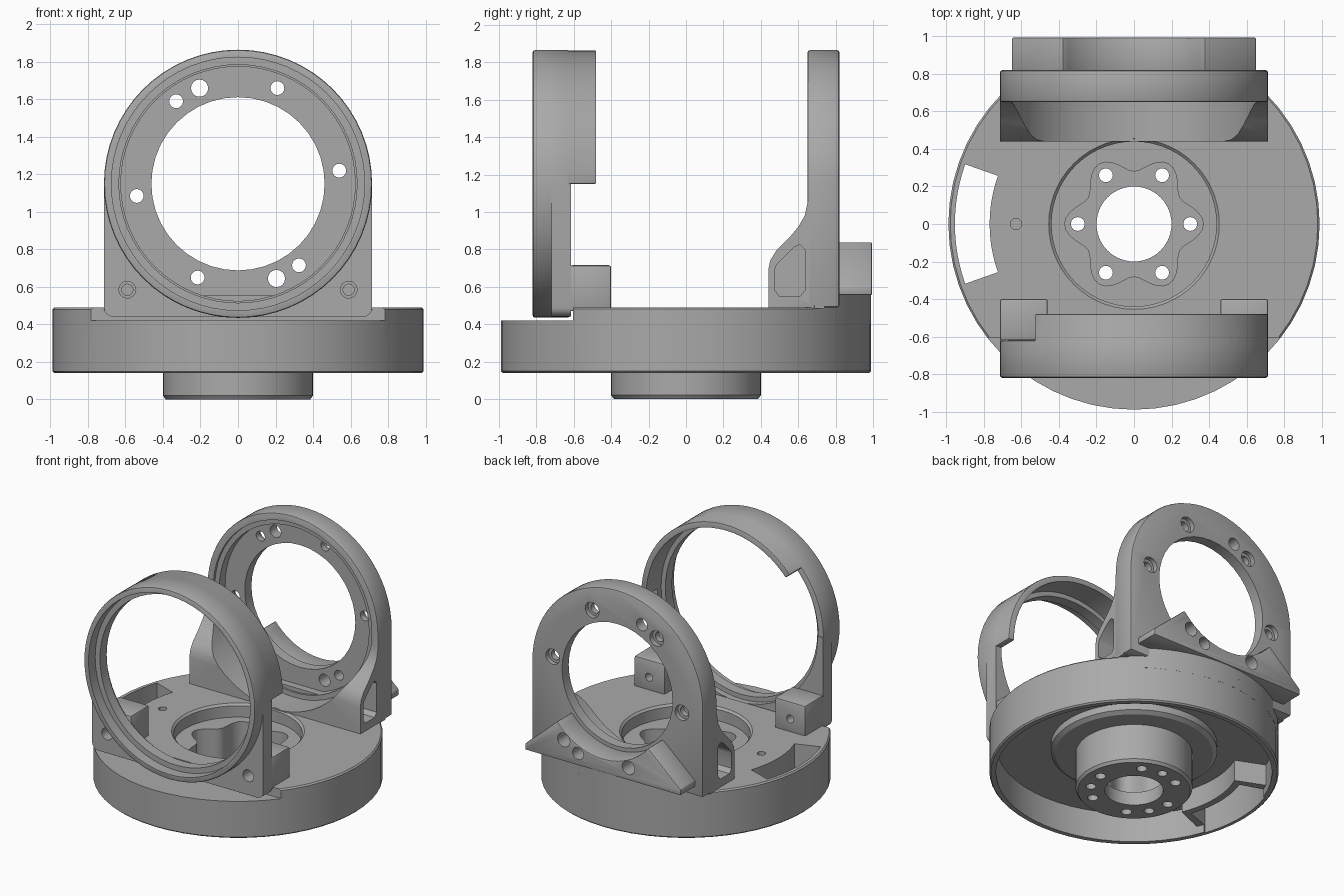
import bpy, bmesh, math
from mathutils import Matrix, Vector

if "Cube" in bpy.data.objects:
    bpy.data.objects.remove(bpy.data.objects["Cube"])

mat = bpy.data.materials.new("machined_grey")
mat.diffuse_color = (0.40, 0.40, 0.40, 1)
mat.use_nodes = True
mat.node_tree.nodes["Principled BSDF"].inputs["Base Color"].default_value = mat.diffuse_color
CZ = 1.15   # height of the ring axis


def finish(name, bm):
    bmesh.ops.recalc_face_normals(bm, faces=bm.faces)
    me = bpy.data.meshes.new(name)
    bm.to_mesh(me)
    bm.free()
    ob = bpy.data.objects.new(name, me)
    bpy.context.collection.objects.link(ob)
    me.materials.append(mat)
    return ob


def prism(name, pts, axis, a, b):
    """Extrude a 2D outline along an axis; x: (y,z), y: (x,z), z: (x,y)."""
    put = {'x': lambda u, v: (a, u, v), 'y': lambda u, v: (u, a, v),
           'z': lambda u, v: (u, v, a)}[axis]
    bm = bmesh.new()
    f = bm.faces.new([bm.verts.new(put(*p)) for p in pts])
    r = bmesh.ops.extrude_face_region(bm, geom=[f])
    step = Vector([(b - a) * (axis == k) for k in 'xyz'])
    bmesh.ops.translate(bm, vec=step,
                        verts=[g for g in r['geom'] if isinstance(g, bmesh.types.BMVert)])
    return finish(name, bm)


def arc(cx, cy, r, a0, a1, n):
    return [(cx + r * math.cos(math.radians(a0 + (a1 - a0) * i / n)),
             cy + r * math.sin(math.radians(a0 + (a1 - a0) * i / n))) for i in range(n + 1)]


def cyl(name, axis, cu, cv, r, a, b, n=48):
    return prism(name, arc(cu, cv, r, 0, 360, n)[:-1], axis, a, b)


def box(name, x0, x1, y0, y1, z0, z1):
    return prism(name, [(x0, y0), (x1, y0), (x1, y1), (x0, y1)], 'z', z0, z1)


def lathe(name, prof, n=56):
    bm = bmesh.new()
    rows = [[bm.verts.new((r * math.cos(t), r * math.sin(t), z)) for r, z in prof]
            for t in (2 * math.pi * i / n for i in range(n))]
    m = len(prof)
    for i in range(n):
        p, q = rows[i], rows[(i + 1) % n]
        for j in range(m):
            k = (j + 1) % m
            bm.faces.new((p[j], q[j], q[k], p[k]))
    return finish(name, bm)


def apply(ob, mod):
    bpy.context.view_layer.objects.active = ob
    bpy.ops.object.modifier_apply(modifier=mod.name)


def boolean(ob, op, *others):
    for o in others:
        m = ob.modifiers.new("bool", 'BOOLEAN')
        m.operation, m.object, m.solver = op, o, 'EXACT'
        apply(ob, m)
        bpy.data.objects.remove(o)
    return ob


def cut(ob, *others):
    return boolean(ob, 'DIFFERENCE', *others)


def soften(ob, w=0.012):
    m = ob.modifiers.new("soft", 'BEVEL')
    m.width, m.segments, m.limit_method, m.angle_limit = w, 2, 'ANGLE', math.radians(40)
    apply(ob, m)
    return ob


def sector(r0, r1, half):
    return arc(0, 0, r1, 180 - half, 180 + half, 12) + arc(0, 0, r0, 180 + half, 180 - half, 12)


# Turned base: hollow underside, hub, centre recess
base = lathe("base_disc", [
    (.20, 0), (.385, 0), (.40, .02), (.40, .29), (.54, .29), (.57, .31), (.57, .36),
    (.945, .36), (.945, .14), (.98, .14), (.99, .15), (.99, .48), (.98, .49),
    (.455, .49), (.44, .475), (.44, .39), (.20, .39)])
# Walls around the arc slot under the plate, then the slot itself
boolean(base, 'UNION', prism("slot_wall", sector(.72, .96, 23), 'z', .20, .42))
cut(base, prism("slot_cut", sector(.77, .955, 19.5), 'z', .1, .6))
# Flat step at the front
cut(base, box("step_cut", -1.2, 1.2, -1.2, -.605, .42, .7))
# Six-lobed pocket
lobes = [((.325 + .045 * math.cos(6 * t)) * math.cos(t),
          (.325 + .045 * math.cos(6 * t)) * math.sin(t))
         for t in (2 * math.pi * i / 72 for i in range(72))]
cut(base, prism("pocket_cut", lobes, 'z', .10, .5))
# Bolt holes
for i in range(6):
    t = math.radians(60 * i)
    cut(base, cyl("bolt_cut", 'z', .3 * math.cos(t), .3 * math.sin(t), .037, -.1, .3, 16))
    if i % 2:
        t += math.radians(30)
        cut(base, cyl("pin_cut", 'z', .3 * math.cos(t), .3 * math.sin(t), .035, -.1, .06, 16))
cut(base, cyl("dowel_cut", 'z', -.63, 0, .03, .43, .6, 12))

# Raised ledge along the back of the base
h = math.degrees(math.acos(.685 / .99))
ledge = prism("rear_ledge", arc(0, 0, .99, 90 - h, 90 + h, 24), 'z', .40, .555)

# Front ring: round band, lower square plate and rear overhang
ring = soften(cyl("front_ring", 'y', 0, CZ, .715, -.82, -.62, 64))
plate = prism("ring_plate", [(.715, CZ)] + arc(.665, .49, .05, 0, -90, 4)
              + arc(-.665, .49, .05, -90, -180, 4) + [(-.715, CZ)], 'y', -.72, -.615)
over = prism("overhang", arc(0, CZ, .714, 0, 138, 28) + arc(0, CZ, .6, 138, 0, 28),
             'y', -.68, -.48)
boolean(ring, 'UNION', plate, soften(over, .008))
cut(ring, cyl("bore_front", 'y', 0, CZ, .675, -.9, -.74, 64),
    cyl("bore_mid", 'y', 0, CZ, .635, -.8, -.6, 64),
    cyl("bore_rear", 'y', 0, CZ, .67, -.66, -.4, 64))

# Mounting lugs behind the front ring, with screw holes
for s, side in ((-1, "left"), (1, "right")):
    x0, x1 = sorted((s * .46, s * .715))
    lug = soften(box("lug_" + side, x0, x1, -.62, -.40, .47, .715))
    cut(lug, cyl("lug_bore", 'y', 0, CZ, .635, -.7, -.3, 64),
        cyl("lug_hole", 'y', s * .59, .585, .03, -.7, -.3, 16))
    cut(ring, cyl("screw_cut", 'y', s * .59, .585, .045, -.9, -.5, 16))

# Rear bracket: arched plate on a flared foot
bracket = soften(prism("rear_bracket", arc(0, CZ, .715, 0, 180, 32)
                       + [(-.715, .49), (.715, .49)], 'y', .65, .82))
foot = prism("foot", [(.44, .485), (.44, .69), (.45, .74), (.48, .79), (.55, .86), (.60, .92),
                      (.635, .98), (.652, 1.06), (.74, 1.06), (.74, .485)], 'x', -.714, .714)
boolean(bracket, 'UNION', foot)
cut(bracket, cyl("foot_bore", 'y', 0, CZ, .662, .3, .67, 64),
    cyl("seat_bore", 'y', 0, CZ, .625, .5, .74, 64),
    cyl("opening", 'y', 0, CZ, .462, .3, 1.2, 40))
# Side pockets in the foot
pocket = [(.475, .58), (.50, .55), (.61, .55), (.635, .58), (.635, .80), (.61, .825),
          (.575, .81), (.485, .72), (.475, .69)]
for s in (-1, 1):
    cut(bracket, prism("side_cut", pocket, 'x', s * .58, s * .9))

# Wedge-shaped counterweight bar with a scooped top
a = math.degrees(math.atan2(.31, .38))
wedge = prism("rear_bar", [(-.65, .555), (.65, .555), (.65, .60)]
              + arc(0, CZ, .49, -a, -180 + a, 20) + [(-.65, .60)], 'y', .80, .995)
soften(wedge, .008)

# Holes around the bracket face: (x, z, radius, counterbored)
for x, z, r, sunk in ((-.33, 1.59, .037, 1), (-.205, 1.66, .046, 0), (.21, 1.66, .037, 1),
                      (.54, 1.22, .037, 1), (-.54, 1.085, .037, 1), (-.215, .65, .037, 1),
                      (.205, .645, .046, 0), (.325, .715, .037, 1)):
    cut(bracket, cyl("hole", 'y', x, z, r, .6, 1.1, 16))
    if sunk and z > 1:
        cut(bracket, cyl("sink", 'y', x, z, .058, .785, 1.1, 16))
    if z < 1:
        cut(wedge, cyl("hole", 'y', x, z, r + .015 * sunk, .6, 1.1, 16))

# Smooth round faces, keep edges sharp
for ob in bpy.data.objects:
    ob.select_set(True)
bpy.context.view_layer.objects.active = base
bpy.ops.object.shade_smooth_by_angle(angle=math.radians(30))
